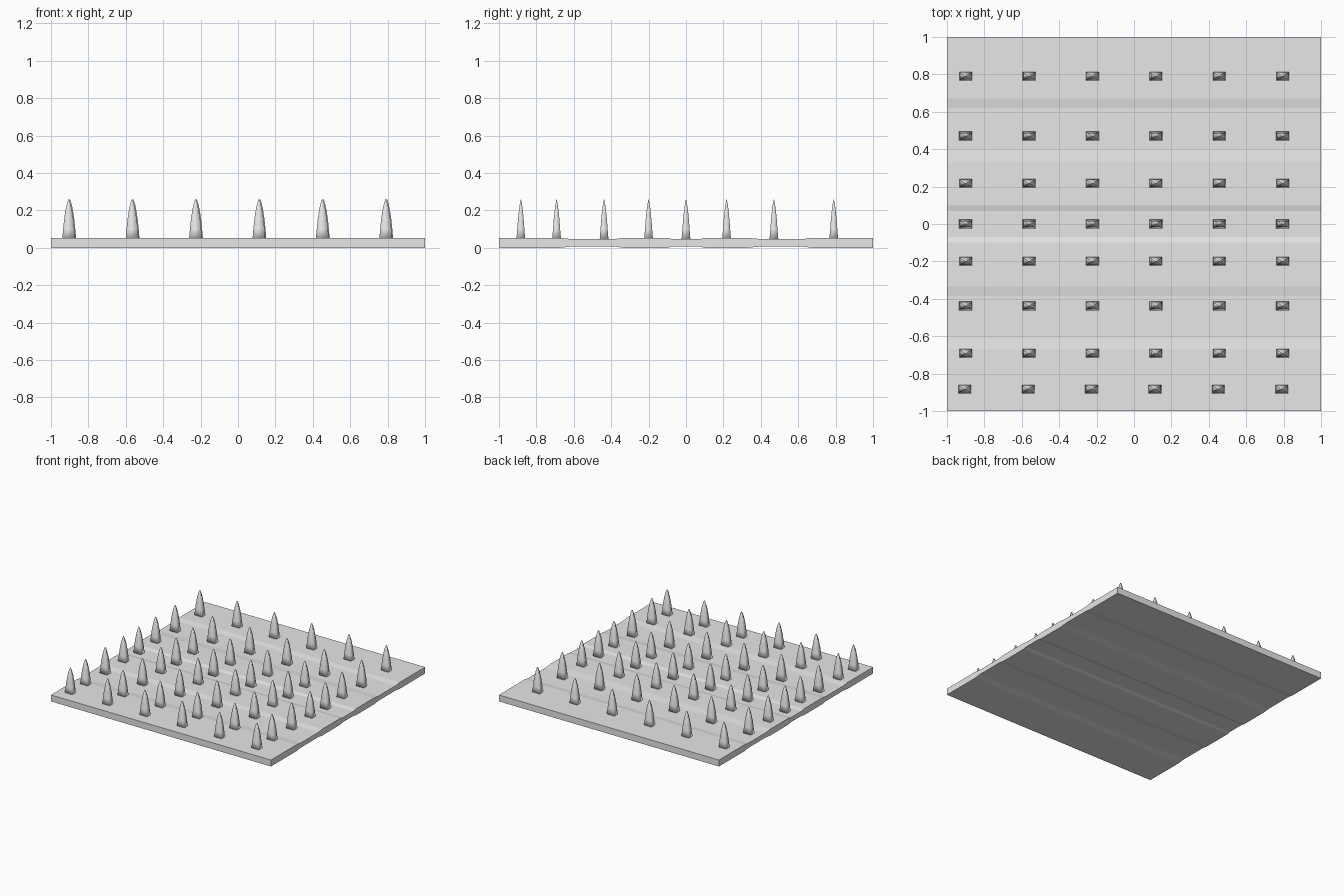
import bpy, bmesh

if "Cube" in bpy.data.objects:
    bpy.data.objects.remove(bpy.data.objects["Cube"])

grey = bpy.data.materials.new("light_grey")
grey.diffuse_color = (0.8, 0.8, 0.8, 1)
grey.use_nodes = True
grey.node_tree.nodes["Principled BSDF"].inputs["Base Color"].default_value = grey.diffuse_color


def make_object(name, bm):
    bmesh.ops.recalc_face_normals(bm, faces=bm.faces)
    mesh = bpy.data.meshes.new(name)
    bm.to_mesh(mesh)
    bm.free()
    mesh.materials.append(grey)
    obj = bpy.data.objects.new(name, mesh)
    bpy.context.collection.objects.link(obj)
    return obj


# Base plate: shallow grooves on both faces, extruded across x
THICK, THIN = (0.0, 0.053), (0.007, 0.046)
stations = [(-1, THICK), (-0.67, THICK), (-0.61, THIN), (-0.385, THIN),
            (-0.335, THICK), (-0.10, THICK), (-0.07, THIN), (0.07, THIN),
            (0.10, THICK), (0.33, THICK), (0.40, THIN), (0.62, THIN),
            (0.67, THICK), (1, THICK)]
bm = bmesh.new()
loops = []
for y, (lo, hi) in stations:
    loops.append([bm.verts.new((x, y, z))
                  for x, z in ((-1, lo), (1, lo), (1, hi), (-1, hi))])
for a, b in zip(loops, loops[1:]):
    for i in range(4):
        j = (i + 1) % 4
        bm.faces.new((a[i], a[j], b[j], b[i]))
bm.faces.new(loops[0])
bm.faces.new(loops[-1])
make_object("base_plate", bm)

# Spike: four-sided, bulging taper (height, half width in x, half width in y)
levels = [(0.04, 0.035, 0.024), (0.10, 0.030, 0.019), (0.15, 0.025, 0.0155),
          (0.20, 0.0175, 0.0105), (0.235, 0.010, 0.0055), (0.257, 0.003, 0.001)]
bm = bmesh.new()
rings = []
for z, hx, hy in levels:
    rings.append([bm.verts.new((sx * hx, sy * hy, z))
                  for sx, sy in ((-1, -1), (1, -1), (1, 1), (-1, 1))])
for a, b in zip(rings, rings[1:]):
    for i in range(4):
        j = (i + 1) % 4
        bm.faces.new((a[i], a[j], b[j], b[i]))
bm.faces.new(rings[0])
bm.faces.new(rings[-1])
for f in bm.faces:
    f.smooth = True
for e in rings[0][0].link_edges[0].link_faces[0].edges:
    e.smooth = True
spike = make_object("spike", bm)

# Rows of spikes, unevenly spaced front to back
rows = [-0.883, -0.692, -0.438, -0.20, 0.0, 0.217, 0.47, 0.79]
for r, y in enumerate(rows):
    for c in range(6):
        obj = spike if r == c == 0 else spike.copy()
        if obj is not spike:
            obj.name = f"spike_{r}_{c}"
            bpy.context.collection.objects.link(obj)
        obj.location = (-0.90 + 0.339 * c - (0.005 if r == 0 else 0), y, 0)
